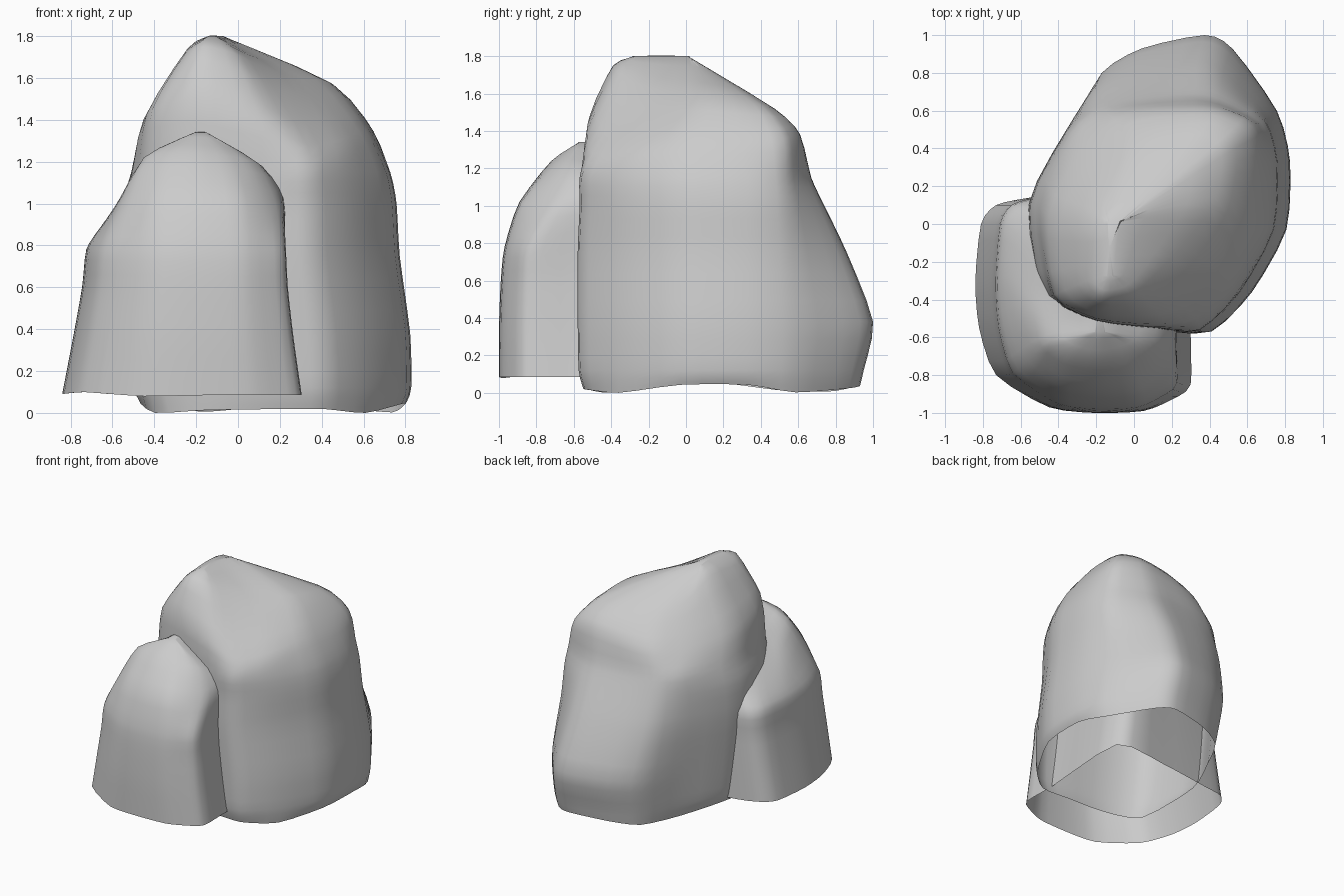
import bpy, bmesh, math
from mathutils import Vector

if "Cube" in bpy.data.objects:
    bpy.data.objects.remove(bpy.data.objects["Cube"])


def spline(pts, steps, closed):
    """Cardinal spline through the points, 'steps' samples per span."""
    n, out = len(pts), []
    get = (lambda i: pts[i % n]) if closed else (lambda i: pts[max(0, min(n - 1, i))])
    for i in range(n if closed else n - 1):
        a, b = get(i), get(i + 1)
        ta, tb = (b - get(i - 1)) * 0.35, (get(i + 2) - a) * 0.35
        for s in range(steps):
            t = s / steps
            h = t * t * (3 - 2 * t)
            out.append(a * (1 - h) + b * h + ta * (t * (1 - t) ** 2) - tb * (t * t * (1 - t)))
    if not closed:
        out.append(pts[-1].copy())
    return out


def section(outline, z, x0, x1, y0, y1):
    """Fit the footprint to an x range; only its front and back ends move in y."""
    xs, ys = [p[0] for p in outline], [p[1] for p in outline]
    ring = []
    for x, y in outline:
        nx = x0 + (x - min(xs)) / (max(xs) - min(xs)) * (x1 - x0)
        if y > 0.5:
            y = 0.5 + (y - 0.5) / (max(ys) - 0.5) * (y1 - 0.5)
        elif y < -0.5:
            y = -0.5 + (y + 0.5) / (min(ys) + 0.5) * (y0 + 0.5)
        ring.append(Vector((nx, y, z)))
    return ring


def rock(name, outline, levels, shoulder, crown, ridge, rim):
    rings = [section(outline, *lv) for lv in levels]
    for p in rings[0]:
        p.z = rim(p)
    rings += [[Vector(p) for p in shoulder], [Vector(p) for p in crown]]
    # narrow ridge that closes the top
    rx, ry0, ry1, rz = ridge
    rings.append([Vector((rx + 0.1 * (p[0] - rx), max(ry0, min(ry1, p[1])), rz)) for p in crown])
    # smooth around each ring, then smooth up every column
    rings = [spline(r, 3, True) for r in rings]
    cols = [spline(list(c), 3, False) for c in zip(*rings)]
    bm = bmesh.new()
    grid = [[bm.verts.new(p) for p in c] for c in cols]
    n = len(grid)
    for i in range(n):
        a, b = grid[i], grid[(i + 1) % n]
        for j in range(len(a) - 1):
            bm.faces.new((a[j], b[j], b[j + 1], a[j + 1]))
    top = bm.verts.new((rx, (ry0 + ry1) / 2, rz + 0.004))
    for i in range(n):
        bm.faces.new((grid[i][-1], grid[(i + 1) % n][-1], top))
    bmesh.ops.remove_doubles(bm, verts=bm.verts, dist=0.0005)
    for f in bm.faces:
        f.smooth = True
    me = bpy.data.meshes.new(name)
    bm.to_mesh(me)
    bm.free()
    ob = bpy.data.objects.new(name, me)
    bpy.context.collection.objects.link(ob)
    return ob


# Large rock: tall ridge at the front left, sloping shoulder to the back right
rock("large_rock",
     outline=[(-.48, -.38), (-.2, -.52), (.15, -.56), (.4, -.57), (.62, -.36), (.81, -.03), (.83, .33),
              (.76, .6), (.52, .93), (.37, 1.0), (.03, .93), (-.19, .8), (-.36, .48), (-.56, .1)],
     levels=[(.02, -.47, .80, -.54, .93), (.12, -.50, .825, -.565, .95), (.38, -.53, .82, -.57, 1.0),
             (.75, -.56, .77, -.57, .86), (1.0, -.55, .755, -.56, .74), (1.15, -.51, .725, -.56, .67)],
     shoulder=[(-.41, -.37, 1.45), (-.2, -.50, 1.5), (.1, -.53, 1.4), (.33, -.5, 1.28), (.5, -.3, 1.31),
               (.61, -.02, 1.35), (.65, .28, 1.34), (.62, .52, 1.36), (.45, .6, 1.38), (.32, .61, 1.38),
               (.1, .6, 1.35), (-.1, .55, 1.33), (-.3, .35, 1.33), (-.45, .05, 1.38)],
     crown=[(-.25, -.3, 1.72), (-.17, -.39, 1.75), (-.02, -.37, 1.72), (.1, -.28, 1.66), (.25, -.12, 1.61),
            (.41, .08, 1.59), (.46, .25, 1.565), (.46, .4, 1.54), (.38, .47, 1.52), (.27, .47, 1.52),
            (.1, .44, 1.52), (-.03, .38, 1.53), (-.16, .22, 1.6), (-.23, .0, 1.74)],
     ridge=(-.13, -.27, .01, 1.8),
     rim=lambda p: .03 + .03 * math.sin(2 * math.pi * (p.y + .1)))

# Small rock: rounded front, squared back corner buried in the large rock
rock("small_rock",
     outline=[(-.73, -.8), (-.45, -.97), (-.2, -1.0), (.05, -.99), (.2, -.93), (.3, -.85), (.3, -.55),
              (.33, .2), (-.1, .2), (-.55, .14), (-.73, .1), (-.81, 0), (-.84, -.3), (-.82, -.55)],
     levels=[(.08, -.84, .33, -1.0, .2), (.35, -.79, .29, -1.0, .2), (.6, -.745, .26, -.99, .2),
             (.78, -.725, .25, -.97, .2)],
     shoulder=[(-.56, -.72, .98), (-.4, -.85, 1.02), (-.2, -.89, 1.02), (0, -.88, 1.02), (.12, -.81, 1.0),
               (.2, -.7, 1.0), (.22, -.5, 1.03), (.25, .1, 1.0), (-.1, .1, 1.0), (-.4, .05, .98),
               (-.52, .03, .92), (-.62, -.05, .88), (-.66, -.28, .88), (-.63, -.5, .92)],
     crown=[(-.45, -.62, 1.22), (-.35, -.69, 1.24), (-.2, -.72, 1.24), (-.06, -.7, 1.23), (.04, -.66, 1.21),
            (.1, -.6, 1.19), (.13, -.48, 1.16), (.1, -.1, 1.15), (-.15, -.08, 1.15), (-.35, -.1, 1.12),
            (-.42, -.15, 1.08), (-.46, -.25, 1.06), (-.48, -.38, 1.08), (-.47, -.5, 1.15)],
     ridge=(-.18, -.57, -.3, 1.34),
     rim=lambda p: .085 + .02 * max(0, -p.x) * math.cos(9 * p.x))
